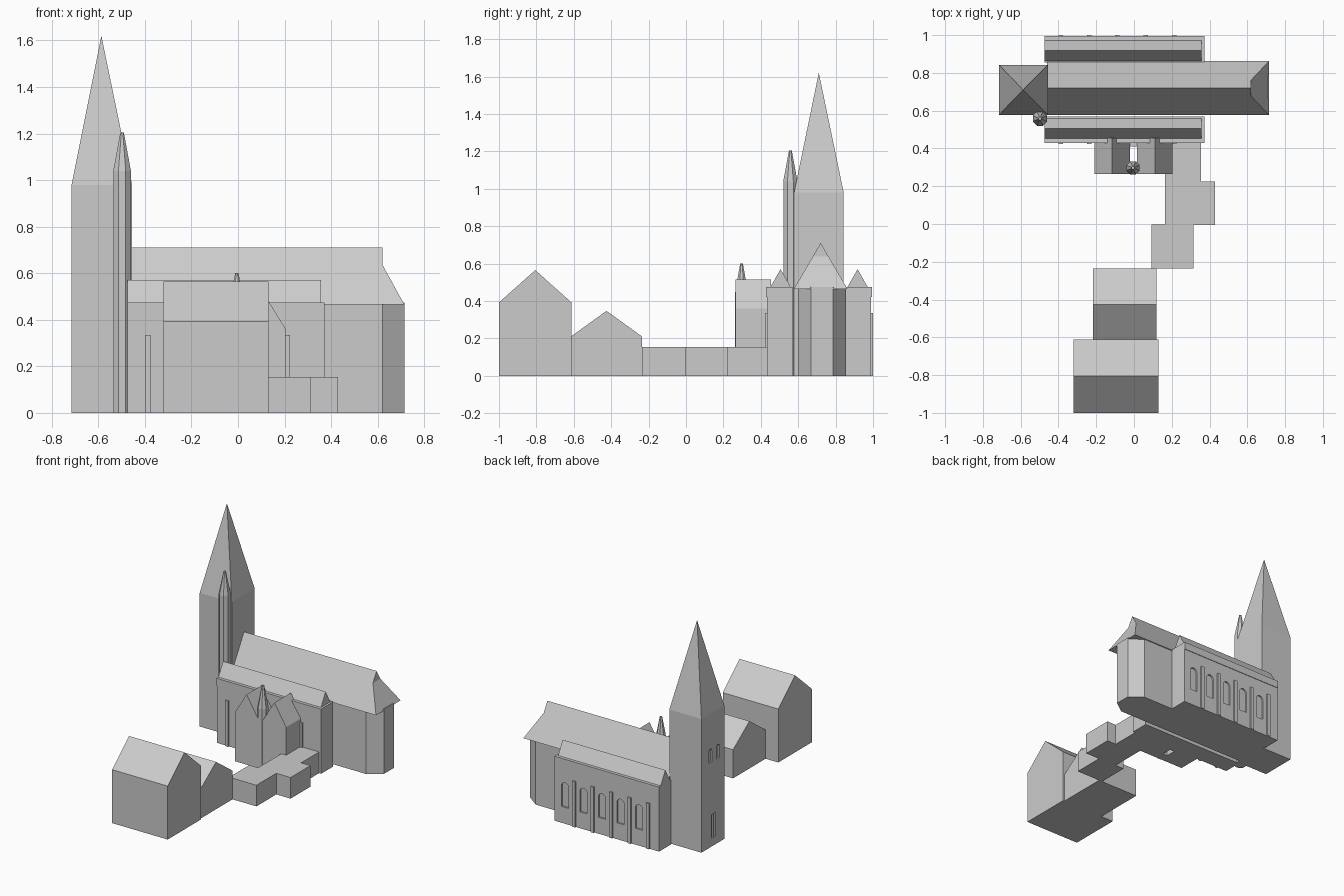
import bpy, bmesh, math
from mathutils import Vector

if "Cube" in bpy.data.objects:
    bpy.data.objects.remove(bpy.data.objects["Cube"])

stone = bpy.data.materials.new("light grey stone")
stone.diffuse_color = (0.6, 0.6, 0.6, 1)
stone.use_nodes = True
stone.node_tree.nodes["Principled BSDF"].inputs["Base Color"].default_value = stone.diffuse_color


def finish(name, bm):
    bmesh.ops.recalc_face_normals(bm, faces=bm.faces)
    me = bpy.data.meshes.new(name)
    bm.to_mesh(me)
    bm.free()
    me.materials.append(stone)
    ob = bpy.data.objects.new(name, me)
    bpy.context.collection.objects.link(ob)
    return ob


def prism(name, pts, axis, a, b):
    """Extrude a 2D profile along an axis from a to b (profile = the other two axes in order)."""
    def place(p, t):
        v = list(p)
        v.insert("xyz".index(axis), t)
        return Vector(v)
    bm = bmesh.new()
    lo = [bm.verts.new(place(p, a)) for p in pts]
    hi = [bm.verts.new(place(p, b)) for p in pts]
    bm.faces.new(lo)
    bm.faces.new(hi)
    n = len(pts)
    for i in range(n):
        j = (i + 1) % n
        bm.faces.new((lo[i], lo[j], hi[j], hi[i]))
    return finish(name, bm)


def box(name, x0, x1, y0, y1, z0, z1):
    return prism(name, [(x0, y0), (x1, y0), (x1, y1), (x0, y1)], "z", z0, z1)


def house(name, axis, a, b, s0, s1, eave, ridge, base=0.0):
    """Gabled block: ridge runs along the axis from a to b, width s0..s1."""
    return prism(name, [(s0, base), (s1, base), (s1, eave), ((s0 + s1) / 2, ridge), (s0, eave)], axis, a, b)


def hull(name, pts):
    bm = bmesh.new()
    for p in pts:
        bm.verts.new(p)
    bmesh.ops.convex_hull(bm, input=bm.verts)
    bmesh.ops.dissolve_limit(bm, angle_limit=0.01, verts=bm.verts, edges=bm.edges)
    return finish(name, bm)


def turret(name, x, y, r, eave, top):
    """Eight-sided stair turret with a slim, blunt spire."""
    rings = []
    for rad, z in ((r, 0), (r, eave), (0.008, top)):
        for k in range(8):
            t = math.pi / 8 + k * math.pi / 4
            rings.append((x + rad * math.cos(t), y + rad * math.sin(t), z))
    return hull(name, rings)


def arch(c, w, z0, z1):
    """Round-headed window profile."""
    r = w / 2
    pts = [(c - r, z0), (c + r, z0)]
    return pts + [(c + r * math.cos(k * math.pi / 8), z1 - r + r * math.sin(k * math.pi / 8)) for k in range(9)]


def cut(target, cutter):
    cutter.hide_render = True
    cutter.hide_set(True)
    mod = target.modifiers.new("window", "BOOLEAN")
    mod.operation = "DIFFERENCE"
    mod.solver = "EXACT"
    mod.object = cutter


# West tower with pyramid spire
TX0, TX1, TY0, TY1 = -0.715, -0.455, 0.578, 0.843
tower = box("tower", TX0, TX1, TY0, TY1, 0, 0.98)
hull("tower_spire", [(x, y, 0.98) for x in (TX0, TX1) for y in (TY0, TY1)] + [(-0.587, 0.71, 1.62)])
for c, w, z0, z1 in ((0.74, 0.035, 0.62, 0.72), (0.65, 0.035, 0.62, 0.72),
                     (0.715, 0.022, 0.06, 0.235), (0.688, 0.022, 0.06, 0.235)):
    cut(tower, prism("tower_window_cutter", arch(c, w, z0, z1), "x", TX0 - 0.02, TX0 + 0.012))
turret("stair_turret", -0.498, 0.558, 0.041, 1.04, 1.205)

# Nave walls with chamfered apse
prism("nave_walls", [(-0.46, 0.60), (0.62, 0.60), (0.715, 0.668), (0.715, 0.785),
                     (0.62, 0.855), (-0.46, 0.855)], "z", 0, 0.475)

# Nave roof, and the hipped apse roof behind its gable
RY0, RY1, RC, EAVE, RIDGE = 0.577, 0.863, 0.72, 0.465, 0.71
prism("nave_roof", [(RY0, EAVE), (RY1, EAVE), (RC, RIDGE)], "x", -0.46, 0.62)
hull("apse_roof", [(x, y, EAVE) for x in (0.3, 0.715) for y in (RY0, RY1)]
     + [(0.3, RC, RIDGE), (0.58, RC, RIDGE)])

# Side aisles: walls, cornice, roof and buttresses
AX0, AX1 = -0.475, 0.372
for side, y_in, y_out, s in (("south", 0.57, 0.433, -1), ("north", 0.855, 0.99, 1)):
    wall = box(side + "_aisle_walls", AX0, AX1, min(y_in, y_out), max(y_in, y_out), 0, 0.475)
    yc = y_out + s * 0.004
    box(side + "_aisle_cornice", AX0, AX1, min(y_out, yc), max(y_out, yc), 0.42, 0.475)
    edge = sorted((y_out - s * 0.018, y_out - s * 0.127))
    prism(side + "_aisle_roof", [(edge[0], 0.474), (edge[1], 0.474), (sum(edge) / 2, 0.57)], "x", AX0, 0.357)
    for i in range(5):
        x = -0.388 + 0.15 * i
        yb = sorted((y_out - s * 0.01, y_out + s * 0.01))
        box(side + "_buttress", x - 0.012, x + 0.012, yb[0], yb[1], 0, 0.335)
        if side == "north":
            cut(wall, prism("aisle_window_cutter", arch(x + 0.076, 0.06, 0.12, 0.30), "y", 0.978, 1.02))

# Twin-gabled south chapel with small turret between
house("chapel_west", "y", 0.265, 0.455, -0.21, -0.022, 0.36, 0.515)
house("chapel_east", "y", 0.265, 0.455, 0.015, 0.205, 0.36, 0.515)
box("chapel_link", -0.03, 0.02, 0.41, 0.44, 0, 0.36)
turret("chapel_turret", -0.005, 0.297, 0.038, 0.44, 0.60)

# Flat-roofed connecting passage
box("passage_north", 0.165, 0.355, 0.22, 0.44, 0, 0.155)
box("passage_middle", 0.165, 0.43, -0.005, 0.225, 0, 0.155)
box("passage_south", 0.093, 0.314, -0.235, -0.002, 0, 0.155)

# Two gabled houses at the front
house("low_house", "x", -0.217, 0.12, -0.615, -0.235, 0.21, 0.347)
house("tall_house", "x", -0.32, 0.13, -1.0, -0.612, 0.392, 0.565)
